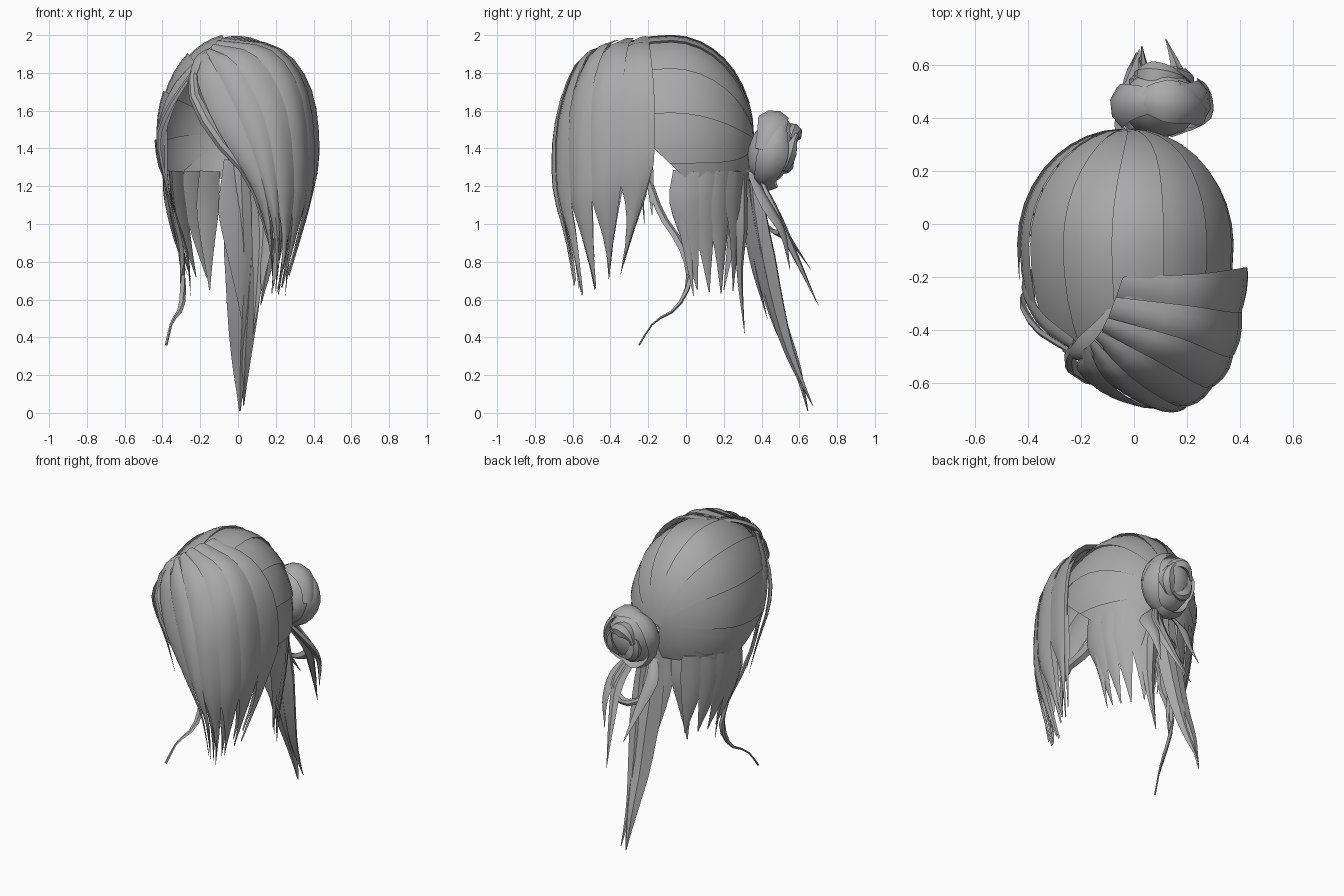
import bpy, bmesh, math, random
from mathutils import Vector

random.seed(4)
if "Cube" in bpy.data.objects:
    bpy.data.objects.remove(bpy.data.objects["Cube"])

hair = bpy.data.materials.new("hair_grey")
hair.use_nodes = True
hair.diffuse_color = (0.4, 0.4, 0.4, 1)
hair.node_tree.nodes["Principled BSDF"].inputs["Base Color"].default_value = (0.4, 0.4, 0.4, 1)

HEAD = Vector((-0.03, -0.08, 1.45))
RADII = Vector((0.4, 0.44, 0.54))
FRONT_REACH = 0.62


def finish(name, bm, angle=40):
    mesh = bpy.data.meshes.new(name)
    bm.to_mesh(mesh)
    bm.free()
    obj = bpy.data.objects.new(name, mesh)
    bpy.context.collection.objects.link(obj)
    mesh.materials.append(hair)
    bpy.ops.object.select_all(action='DESELECT')
    obj.select_set(True)
    bpy.context.view_layer.objects.active = obj
    bpy.ops.object.shade_smooth_by_angle(angle=math.radians(angle))


def along(points, t):
    """Smooth curve through the points, t from 0 to 1."""
    n = len(points) - 1
    i = min(int(t * n), n - 1)
    f = t * n - i
    p1, p2 = Vector(points[i]), Vector(points[i + 1])
    p0 = Vector(points[i - 1]) if i else 2 * p1 - p2
    p3 = Vector(points[i + 2]) if i + 2 <= n else 2 * p2 - p1
    m1, m2 = (p2 - p0) / 2, (p3 - p1) / 2
    return (p1 * (2*f**3 - 3*f*f + 1) + m1 * (f**3 - 2*f*f + f)
            + p2 * (3*f*f - 2*f**3) + m2 * (f**3 - f*f))


def skin(bm, rows, closed):
    rings = [[bm.verts.new(p) for p in row] for row in rows]
    for a, b in zip(rings, rings[1:]):
        n = len(a)
        for j in range(n if closed else n - 1):
            k = (j + 1) % n
            bm.faces.new((a[j], a[k], b[k], b[j]))
    if closed:
        bm.faces.new(rings[0][::-1])
        bm.faces.new(rings[-1])
    bmesh.ops.recalc_face_normals(bm, faces=bm.faces)


def lock(name, path, width, thick, root=0.6, peak=0.35, centre=HEAD, steps=9, end=0.04):
    """Tapered strand with a flattened five-sided section, facing away from centre."""
    bm = bmesh.new()
    rows = []
    for i in range(steps + 1):
        t = i / steps
        p = along(path, t)
        tan = along(path, min(t + 0.02, 1)) - along(path, max(t - 0.02, 0))
        tan.normalize()
        out = p - centre
        out -= tan * out.dot(tan)
        out.normalize()
        side = tan.cross(out)
        if t < peak:
            s = root + (1 - root) * t / peak
        else:
            s = max(end, 1 - ((t - peak) / (1 - peak)) ** 1.3)
        w, h = side * width * s / 2, out * thick * s / 2
        rows.append([p - w, p - w * 0.4 + h, p + w * 0.4 + h, p + w, p - h * 0.7])
    skin(bm, rows, True)
    finish(name, bm)


# Cap: overlapping panels fanning from the bun over the head
bm = bmesh.new()
panels = 13
for k in range(panels):
    rows = []
    for i in range(17):
        theta = 0.04 + 2.7 * i / 16
        row = []
        for j in range(5):
            phi = math.tau * (k + j / 4 * 1.08) / panels + 0.25 * math.sin(theta)
            r = 1.0 + 0.03 * (1 - j / 4) * math.sin(theta)
            d = Vector((math.sin(theta) * math.cos(phi), math.cos(theta), math.sin(theta) * math.sin(phi)))
            p = d * RADII * r
            if p.y < 0:
                p.y *= FRONT_REACH / RADII.y
            row.append(HEAD + p)
        rows.append(row)
    skin(bm, rows, False)
for co, no in (((0, 0, 1.24), (0, 0, -1)),
               ((0, -0.2, 1.4), (0, -1, -0.7)),
               ((0, -0.01, 1.25), (0, -0.8, -0.85))):
    bmesh.ops.bisect_plane(bm, geom=bm.verts[:] + bm.edges[:] + bm.faces[:],
                           plane_co=co, plane_no=no, clear_outer=True)
finish("cap", bm)

# Fringe: layered sheets swept from the parting to the left side
GUIDES = [
    [(-.2, -.48, 1.88), (-.22, -.56, 1.76), (-.11, -.65, 1.5), (.06, -.67, 1.22), (.14, -.62, .98), (.19, -.57, .62)],
    [(-.15, -.44, 1.92), (-.02, -.58, 1.84), (.13, -.68, 1.55), (.2, -.69, 1.2), (.23, -.62, .9), (.2, -.56, .56)],
    [(-.1, -.36, 1.965), (.17, -.44, 1.915), (.33, -.51, 1.67), (.37, -.51, 1.22), (.31, -.47, .92), (.21, -.43, .58)],
    [(-.04, -.2, 1.985), (.23, -.19, 1.92), (.385, -.17, 1.72), (.43, -.165, 1.42), (.39, -.2, 1.15), (.25, -.35, .65)],
]


def fringe_point(u, v):
    return along([along(g, v) for g in GUIDES], min(max(u, 0), 1))


def fringe_layer(name, count, shift, inset, length):
    for k in range(count):
        bm = bmesh.new()
        mid = (k + 0.5 + shift) / count
        reach = length * random.uniform(0.93, 1.0)
        rows = []
        for i in range(15):
            v = i / 14
            taper = 1.2 * (1 if v < 0.62 else max(0.03, 1 - ((v - 0.62) / 0.38) ** 1.3))
            row = []
            for j in range(5):
                a = j / 2 - 1
                p = fringe_point(mid + a * taper * 0.5 / count, v * reach)
                out = (p - Vector((0.05, -0.25, 1.3))).normalized()
                row.append(p + out * (0.014 * (1 - a * a) + 0.012 * a * (1 - v) - inset))
            rows.append(row)
        skin(bm, rows, False)
        finish(f"{name}_{k + 1}", bm)


fringe_layer("fringe_outer", 6, 0, 0.005, 1.0)
fringe_layer("fringe_inner", 5, 0.2, 0.04, 0.98)

# Strands edging the parting and the front opening
lock("parting_roll", [(.0, -.26, 1.96), (-.1, -.4, 1.92), (-.2, -.49, 1.85), (-.27, -.48, 1.75)], .13, .04, peak=.5)
lock("brow_strand", [(-.22, -.46, 1.85), (-.24, -.54, 1.7), (-.12, -.6, 1.47), (.06, -.6, 1.25), (.15, -.53, .98), (.18, -.48, .82)], .07, .04)
lock("temple_wave", [(-.22, -.46, 1.84), (-.33, -.38, 1.7), (-.4, -.27, 1.5), (-.39, -.2, 1.3), (-.34, -.18, 1.05)], .12, .04)
lock("temple_strand", [(-.24, -.48, 1.8), (-.36, -.4, 1.62), (-.42, -.3, 1.45), (-.38, -.24, 1.22), (-.33, -.22, 1.0)], .05, .03)
lock("long_wisp", [(-.38, -.3, 1.5), (-.38, -.2, 1.24), (-.34, -.13, 1.05), (-.3, -.02, .88), (-.29, .02, .72),
                   (-.3, -.05, .56), (-.35, -.17, .48), (-.38, -.25, .36)], .05, .035, peak=.45, steps=16, end=.3)

# Side and nape locks hanging below the cap
for side, label in ((1, "left"), (-1, "right")):
    for k in range(4):
        y = 0.0 + 0.088 * k
        x = side * 0.36 * math.sqrt(1 - ((y - HEAD.y) / 0.42) ** 2) + HEAD.x
        tip = random.uniform(0.62, 0.74)
        drift = 0.06 - 0.025 * k
        lock(f"nape_lock_{label}_{k + 1}",
             [(x, y, 1.28), (x * 0.97, y - 0.01, 1.12), (x * 0.86, y + drift * 0.4, 0.92), (x * 0.7, y + drift, tip)],
             .16, .035, root=.85, peak=.3, centre=Vector((0, 0, 1.1)))
    lock(f"burn_strand_{label}", [(side * .35 - .02, .02, 1.28), (side * .33 - .02, -.02, 1.1), (side * .27, .01, .85), (side * .25, .04, .62)],
         .07, .03, centre=Vector((0, 0, 1)))
lock("nape_lock_back", [(-.15, .27, 1.28), (-.16, .27, 1.1), (-.16, .24, .9), (-.15, .2, .65)],
     .14, .03, root=.9, centre=Vector((0, 0, 1.1)))

# Bun: faceted core with wrapped coils
BUN = Vector((0.1, 0.455, 1.39))
bm = bmesh.new()
bmesh.ops.create_icosphere(bm, subdivisions=2, radius=1)
for v in bm.verts:
    v.co = BUN + Vector((v.co.x * .15, v.co.y * .13 + v.co.z * .03, v.co.z * .18))
finish("bun_core", bm)


def coil(name, start, sweep, radius, y, width):
    path = []
    for i in range(7):
        a = start + sweep * i / 6
        up = math.sin(a) * radius * 1.15
        path.append(BUN + Vector((math.cos(a) * radius, y + up * 0.25 + 0.03 * i / 6, up)))
    lock(name, path, width, .07, root=.5, peak=.5, centre=BUN, end=.3)


for k in range(4):
    coil(f"bun_coil_{k + 1}", k * 1.6, 2.6, .155, -.05 + .015 * k, .17)
for k in range(3):
    coil(f"bun_swirl_{k + 1}", k * 2.1 + .6, 2.4, .09, .08, .11)

# Tail and loose ends below the bun
TAIL = Vector((0.05, 0.1, 0.8))
ENDS = [
    ("tail_main", [(.01, .31, 1.36), (.02, .34, 1.1), (.03, .4, .8), (.02, .48, .5), (.01, .58, .25), (.01, .645, .01)], .21, .13),
    ("tail_second", [(.06, .35, 1.3), (.08, .38, 1.0), (.06, .46, .6), (.04, .55, .3), (.03, .67, .04)], .13, .12),
    ("tail_sheet", [(-.03, .31, 1.34), (-.03, .31, 1.1), (0, .35, .8), (.02, .43, .5)], .16, .06),
    ("tail_inner", [(.08, .3, 1.32), (.12, .29, 1.0), (.11, .28, .75), (.08, .31, .42)], .11, .06),
    ("tail_outer", [(.1, .34, 1.27), (.19, .46, 1.06), (.17, .57, .84), (.12, .7, .57)], .1, .06),
    ("tail_side", [(.12, .35, 1.25), (.24, .42, 1.1), (.26, .51, .95), (.24, .55, .76)], .11, .05),
    ("tail_short", [(.0, .36, 1.24), (-.04, .43, 1.12), (-.01, .53, .95), (.02, .66, .76)], .09, .04),
    ("tail_loop", [(.16, .4, 1.22), (.22, .48, 1.05), (.12, .5, .95), (.02, .42, 1.0), (.03, .36, 1.2)], .06, .04),
]
for name, path, width, thick in ENDS:
    lock(name, path, width, thick, centre=TAIL, steps=11)
